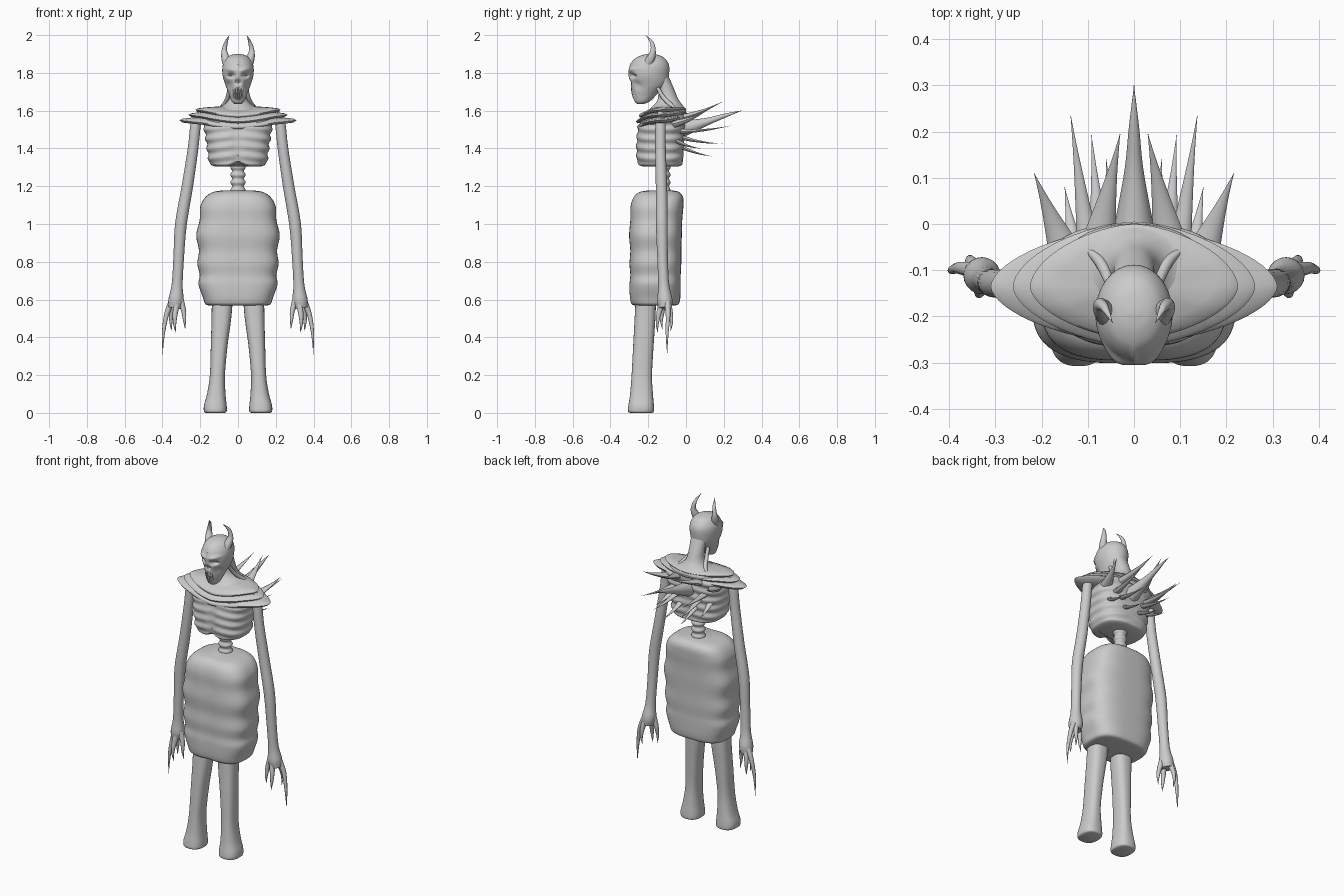
import bpy, bmesh, math
from mathutils import Vector

if "Cube" in bpy.data.objects:
    bpy.data.objects.remove(bpy.data.objects["Cube"])

GREY = (0.6, 0.6, 0.6, 1)
mat = bpy.data.materials.new("plain grey")
mat.use_nodes = True
mat.diffuse_color = GREY
mat.node_tree.nodes["Principled BSDF"].inputs["Base Color"].default_value = GREY


def spline(rows, steps):
    """Catmull-Rom interpolation through tuples of any length."""
    out = []
    for i in range(len(rows) - 1):
        a, b, c, d = (rows[max(i - 1, 0)], rows[i], rows[i + 1], rows[min(i + 2, len(rows) - 1)])
        for k in range(steps):
            t = k / steps
            out.append(tuple(0.5 * (2 * q + (r - p) * t + (2*p - 5*q + 4*r - s) * t*t
                                    + (3*q - p - 3*r + s) * t**3)
                             for p, q, r, s in zip(a, b, c, d)))
    return out + [rows[-1]]


def skin(name, rings, angle=50):
    """Join closed rings of points with quads and cap both ends."""
    bm = bmesh.new()
    loops = [[bm.verts.new(p) for p in ring] for ring in rings]
    n = len(loops[0])
    for a, b in zip(loops, loops[1:]):
        for i in range(n):
            bm.faces.new((a[i], a[(i + 1) % n], b[(i + 1) % n], b[i]))
    bm.faces.new(loops[0][::-1])
    bm.faces.new(loops[-1])
    bmesh.ops.recalc_face_normals(bm, faces=bm.faces)
    me = bpy.data.meshes.new(name)
    bm.to_mesh(me)
    bm.free()
    me.materials.append(mat)
    ob = bpy.data.objects.new(name, me)
    bpy.context.collection.objects.link(ob)
    bpy.ops.object.select_all(action='DESELECT')
    ob.select_set(True)
    bpy.context.view_layer.objects.active = ob
    bpy.ops.object.shade_smooth_by_angle(angle=math.radians(angle))
    return ob


def power(v, e):
    return math.copysign(abs(v) ** e, v)


def loft(name, rows, steps=5, n=40, square=2.0, deform=None):
    """Stack of level rings: (z, centre x, half width, front y, back y)."""
    rings = []
    for z, cx, rx, yf, yb in spline(rows, steps):
        ring = []
        for i in range(n):
            t = 2 * math.pi * i / n
            x = cx + rx * power(math.cos(t), 2 / square)
            y = (yf + yb) / 2 + (yb - yf) / 2 * power(math.sin(t), 2 / square)
            ring.append(deform(x, y, z) if deform else (x, y, z))
        rings.append(ring)
    return skin(name, rings)


def tube(name, pts, steps=5, n=10, flat=1.0):
    """Round tube along points (x, y, z, radius); flat scales its vertical or y side."""
    path = spline(pts, steps)
    rings = []
    for i, p in enumerate(path):
        a, b = path[max(i - 1, 0)], path[min(i + 1, len(path) - 1)]
        tan = (Vector(b[:3]) - Vector(a[:3])).normalized()
        ref = Vector((0, 0, 1)) if abs(tan.z) < 0.8 else Vector((0, 1, 0))
        u = tan.cross(ref).normalized()
        v = u.cross(tan)
        r = max(p[3], 0.0006)
        rings.append([Vector(p[:3]) + r * (u * math.cos(t) + v * flat * math.sin(t))
                      for t in (2 * math.pi * k / n for k in range(n))])
    return skin(name, rings)


def bump(x, z, cx, cz, wx, wz):
    return math.exp(-((abs(x) - cx) / wx) ** 2 - ((z - cz) / wz) ** 2)


# Head with brow, eye sockets, nose hollow and bared teeth
def face(x, y, z):
    if y < -0.2:
        y += 0.026 * bump(x, z, 0.038, 1.785, 0.019, 0.011)
        y -= 0.012 * bump(x, z, 0.04, 1.812 + abs(x) * 0.15, 0.03, 0.010)
        y += 0.015 * bump(x, z, 0.008, 1.752, 0.008, 0.012)
        y += 0.014 * bump(x, z, 0.05, 1.735, 0.014, 0.025)
        y += 0.006 * math.cos(x * 620) * bump(x, z, 0, 1.69, 0.035, 0.028)
        y -= 0.006 * bump(x, z, 0, 1.85, 0.007, 0.03)
    return x, y, z


loft("head", [(1.635, 0, .018, -.258, -.225), (1.65, 0, .034, -.272, -.19),
              (1.69, 0, .049, -.284, -.15), (1.74, 0, .068, -.294, -.10),
              (1.79, 0, .082, -.304, -.09), (1.84, 0, .081, -.292, -.09),
              (1.875, 0, .064, -.268, -.11), (1.893, 0, .04, -.235, -.14),
              (1.9, 0, .012, -.2, -.18)], steps=9, n=96, deform=face)

# Neck flaring into the shoulders
loft("neck", [(1.56, 0, .19, -.22, .0), (1.6, 0, .16, -.20, .0), (1.625, 0, .085, -.175, -.015),
              (1.66, 0, .052, -.15, -.04), (1.72, 0, .045, -.15, -.065),
              (1.8, 0, .05, -.18, -.10)])


# Layered pointed collar plates, dipping to a V at the front
def collar(name, span, z, dip, front, back, thick):
    n, rings = 64, []
    for scale, dz in ((.3, .012), (.75, .008), (.95, .004), (1, -.003),
                      (.95, -thick), (.7, -thick - .008)):
        ring = []
        for i in range(n):
            t = 2 * math.pi * i / n
            c, s = math.cos(t), math.sin(t)
            wide = power(c, 1.25) * span
            deep = power(s, 1.15) * (front if s < 0 else back)
            drop = dip * max(0, -s) ** 2 + 0.12 * max(0, abs(wide) - .19)
            ring.append((wide * scale, -.135 + deep * scale, z + dz - drop * scale))
        rings.append(ring)
    skin(name, rings, 70)


collar("upper_collar", .225, 1.612, .035, .115, .135, .014)
collar("middle_collar", .262, 1.59, .045, .13, .14, .014)
collar("lower_collar", .31, 1.567, .05, .125, .13, .016)


# Rib cage with rippled ribs and a breastbone groove
def ribs(x, y, z):
    wave = math.sin((z + abs(x) * 0.12) * 2 * math.pi / 0.052)
    k = 1 + 0.028 * wave * min(1, abs(x) / 0.03)
    y = -.14 + (y + .14) * k
    if y < -.14:
        y += 0.012 * math.exp(-(x / 0.012) ** 2)
    return x * k, y, z + (0.02 * math.exp(-(x / 0.03) ** 2) if z < 1.33 and y < -.14 else 0)


loft("rib_cage", [(1.305, 0, .12, -.235, -.04), (1.318, 0, .15, -.255, -.02),
                  (1.36, 0, .158, -.262, -.015), (1.43, 0, .168, -.262, -.012),
                  (1.5, 0, .178, -.255, -.01), (1.56, 0, .185, -.235, -.005),
                  (1.59, 0, .16, -.21, -.01)], steps=10, n=72, square=2.8, deform=ribs)

# Spine made of beaded vertebrae
loft("spine", [(1.14 + i * .02, 0, .041 - .01 * (i % 2), -.158 + .008 * (i % 2),
                -.082 - .008 * (i % 2)) for i in range(11)], steps=4, n=24)

# Lumpy padded abdomen
abdomen = [(.568, .14, -.26, -.07), (.575, .172, -.288, -.04), (.61, .185, -.298, -.03),
           (.68, .209, -.3, -.028), (.73, .203, -.296, -.028), (.79, .215, -.3, -.025),
           (.86, .207, -.296, -.025), (.94, .221, -.302, -.022), (1.02, .203, -.296, -.02),
           (1.09, .2, -.295, -.014), (1.14, .175, -.28, -.015), (1.168, .135, -.25, -.035),
           (1.178, .08, -.2, -.07)]
loft("abdomen", [(z, 0, w, f, b) for z, w, f, b in abdomen], n=64, square=3.0,
     deform=lambda x, y, z: (x, y + (.006 * math.exp(-(x / .03) ** 2) if y < -.2 else 0), z))

# Central back spike
tube("centre_back_spike", [(0, -.04, 1.5, .05), (0, .02, 1.515, .038), (0, .12, 1.545, .02),
                           (0, .21, 1.575, .011), (0, .3, 1.602, 0)])

# Paired back spikes: base, tip, base radius
SPIKES = {"upper": ((.075, -.03, 1.56), (.03, .195, 1.648), .035),
          "outer": ((.15, -.06, 1.53), (.216, .11, 1.6), .036),
          "long": ((.1, -.04, 1.49), (.137, .235, 1.52), .024),
          "middle": ((.075, -.03, 1.46), (.092, .192, 1.425), .022),
          "low": ((.05, -.03, 1.41), (.06, .14, 1.358), .02),
          "side": ((.13, -.05, 1.44), (.15, .08, 1.4), .02)}

for side, s in (("left", 1), ("right", -1)):
    for label, (a, b, r) in SPIKES.items():
        pts = []
        for t in (0, .3, .65, 1):
            p = Vector(a).lerp(Vector(b), t)
            pts.append((s * p.x, p.y, p.z - .03 * t * (1 - t), r * (1 - t) ** 1.2))
        tube(f"{side}_{label}_back_spike", pts, flat=.6)

    # Curved horns
    tube(f"{side}_horn", [(s * .055, -.2, 1.85, .026), (s * .068, -.183, 1.885, .021),
                          (s * .072, -.174, 1.92, .014), (s * .063, -.182, 1.962, .009),
                          (s * .046, -.214, 2.0, 0)], n=14)

    # Neck tendons
    tube(f"{side}_neck_tendon", [(s * .045, -.15, 1.72, .01), (s * .055, -.12, 1.67, .011),
                                 (s * .075, -.08, 1.63, .012), (s * .11, -.05, 1.605, .004)])

    # Long thin arms ending in a flared palm
    tube(f"{side}_arm", [(s * .2, -.135, 1.585, .02), (s * .222, -.135, 1.54, .027),
                         (s * .238, -.135, 1.4, .028), (s * .268, -.13, 1.2, .03),
                         (s * .302, -.128, 1.0, .031), (s * .314, -.124, .82, .028),
                         (s * .322, -.118, .68, .029), (s * .328, -.112, .6, .04),
                         (s * .335, -.11, .555, .034)], n=20)

    # Claws: path of four points, each tapering to a point
    claws = {"long": [(.35, -.1, .59), (.378, -.095, .52), (.395, -.1, .42), (.399, -.1, .31)],
             "front": [(.325, -.13, .58), (.333, -.145, .52), (.335, -.152, .47), (.33, -.15, .425)],
             "rear": [(.34, -.095, .58), (.352, -.082, .53), (.355, -.076, .48), (.352, -.082, .43)],
             "thumb": [(.305, -.12, .6), (.288, -.125, .54), (.283, -.13, .49), (.28, -.125, .44)]}
    for label, path in claws.items():
        tube(f"{side}_{label}_claw", [(s * x, y, z, r) for (x, y, z), r in
                                      zip(path, (.018, .013, .008, 0))])

    # Legs with flared stump feet
    legs = [(0, .12, .05, -.295, -.18), (.008, .12, .06, -.307, -.17),
            (.04, .12, .06, -.305, -.17), (.1, .115, .049, -.296, -.175),
            (.2, .109, .04, -.288, -.18), (.35, .1, .044, -.28, -.172),
            (.5, .088, .052, -.272, -.162), (.62, .082, .056, -.266, -.158)]
    loft(f"{side}_leg", [(z, s * x, w, f, b) for z, x, w, f, b in legs], square=2.5)
